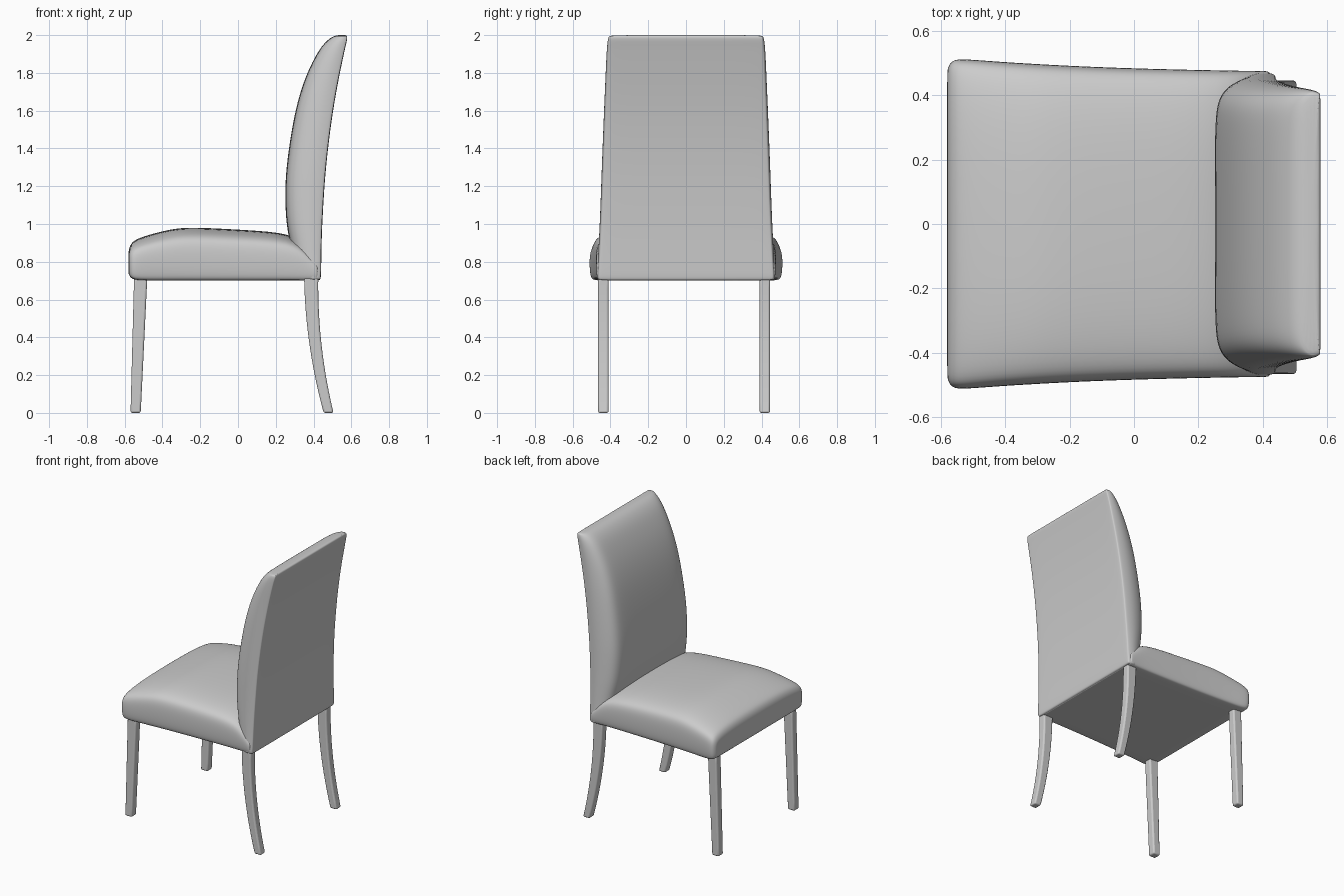
import bpy, bmesh

if "Cube" in bpy.data.objects:
    bpy.data.objects.remove(bpy.data.objects["Cube"])


def loft(name, rings, subdiv=0, angle=0.7):
    """Skin a list of closed rings, cap both ends, and smooth."""
    bm = bmesh.new()
    loops = [[bm.verts.new(p) for p in ring] for ring in rings]
    n = len(loops[0])
    for a, b in zip(loops, loops[1:]):
        for i in range(n):
            j = (i + 1) % n
            bm.faces.new((a[i], a[j], b[j], b[i]))
    bm.faces.new(loops[0][::-1])
    bm.faces.new(loops[-1])
    bmesh.ops.recalc_face_normals(bm, faces=bm.faces)
    me = bpy.data.meshes.new(name)
    bm.to_mesh(me)
    bm.free()
    ob = bpy.data.objects.new(name, me)
    bpy.context.collection.objects.link(ob)
    if subdiv:
        mod = ob.modifiers.new("Smooth", "SUBSURF")
        mod.levels = mod.render_levels = subdiv
    else:
        mod = ob.modifiers.new("Soft edges", "BEVEL")
        mod.width = 0.01
        mod.segments = 3
        mod.limit_method = "ANGLE"
        mod.angle_limit = 0.9
    bpy.ops.object.select_all(action="DESELECT")
    ob.select_set(True)
    bpy.context.view_layer.objects.active = ob
    bpy.ops.object.shade_smooth_by_angle(angle=angle)
    return ob


def mirrored(half):
    """Complete a half profile of (side, other) points whose ends lie on side = 0."""
    return half + [(-s, t) for s, t in half[-2:0:-1]]


# Seat cushion: crowned section (side, height) swept front to back
seat_profile = mirrored([(0, 0), (.5, 0), (.93, 0), (.97, .02), (.99, .1), (1, .3), (1, .55),
                         (.985, .72), (.94, .83), (.8, .92), (.5, .985), (0, 1)])
seat_stations = [  # x, half width, bottom, top
    (-.58, .465, .745, .84), (-.578, .485, .73, .87), (-.565, .507, .712, .9),
    (-.54, .512, .702, .92), (-.48, .508, .7, .942), (-.4, .502, .7, .963), (-.3, .496, .7, .984),
    (-.15, .488, .7, .98), (.05, .481, .7, .969), (.28, .476, .7, .953),
    (.36, .475, .7, .89), (.42, .474, .7, .81), (.43, .472, .7, .8)]
loft("seat", [[(x, u * w, zb + v * (zt - zb)) for u, v in seat_profile]
              for x, w, zb, zt in seat_stations], 2, 1.0)

# Padded back: rounded front, flat rear panel, swept upwards
back_profile = mirrored([(0, 0), (.45, 0), (.74, .01), (.86, .06), (.94, .2), (.985, .45),
                         (1, .7), (.985, .94), (.975, .985), (.955, 1), (.5, 1), (0, 1)])
back_stations = [  # z, front x, rear x, half width
    (.7, .34, .43, .462), (.708, .32, .437, .472), (.73, .3, .44, .474), (.82, .29, .441, .468),
    (.92, .272, .443, .463), (1, .256, .446, .459), (1.15, .248, .454, .453),
    (1.3, .255, .465, .448), (1.5, .284, .488, .44), (1.65, .315, .511, .434),
    (1.78, .357, .535, .428), (1.88, .405, .556, .424), (1.94, .442, .569, .42),
    (1.975, .475, .578, .416), (1.993, .502, .579, .411), (2.001, .53, .57, .403)]
loft("backrest", [[(xf + t * (xr - xf), u * w, z) for u, t in back_profile]
                  for z, xf, xr, w in back_stations], 2, 1.0)


# Legs: tapered square section; rear pair curves backwards
def leg(name, y, x_top, shift, power, w_top, w_foot, height=.72, steps=12):
    rings = []
    for i in range(steps + 1):
        s = i / steps
        x = x_top + shift * s ** power
        w = (w_top + (w_foot - w_top) * s) / 2
        d = .0275
        z = height * (1 - s)
        rings.append([(x - w, y - d, z), (x + w, y - d, z), (x + w, y + d, z), (x - w, y + d, z)])
    loft(name, rings)


for side, y in (("right", -.4375), ("left", .4175)):
    leg("front_leg_" + side, y, -.515, -.027, 1, .07, .054)
    leg("rear_leg_" + side, y, .3875, .092, 2, .075, .052)
